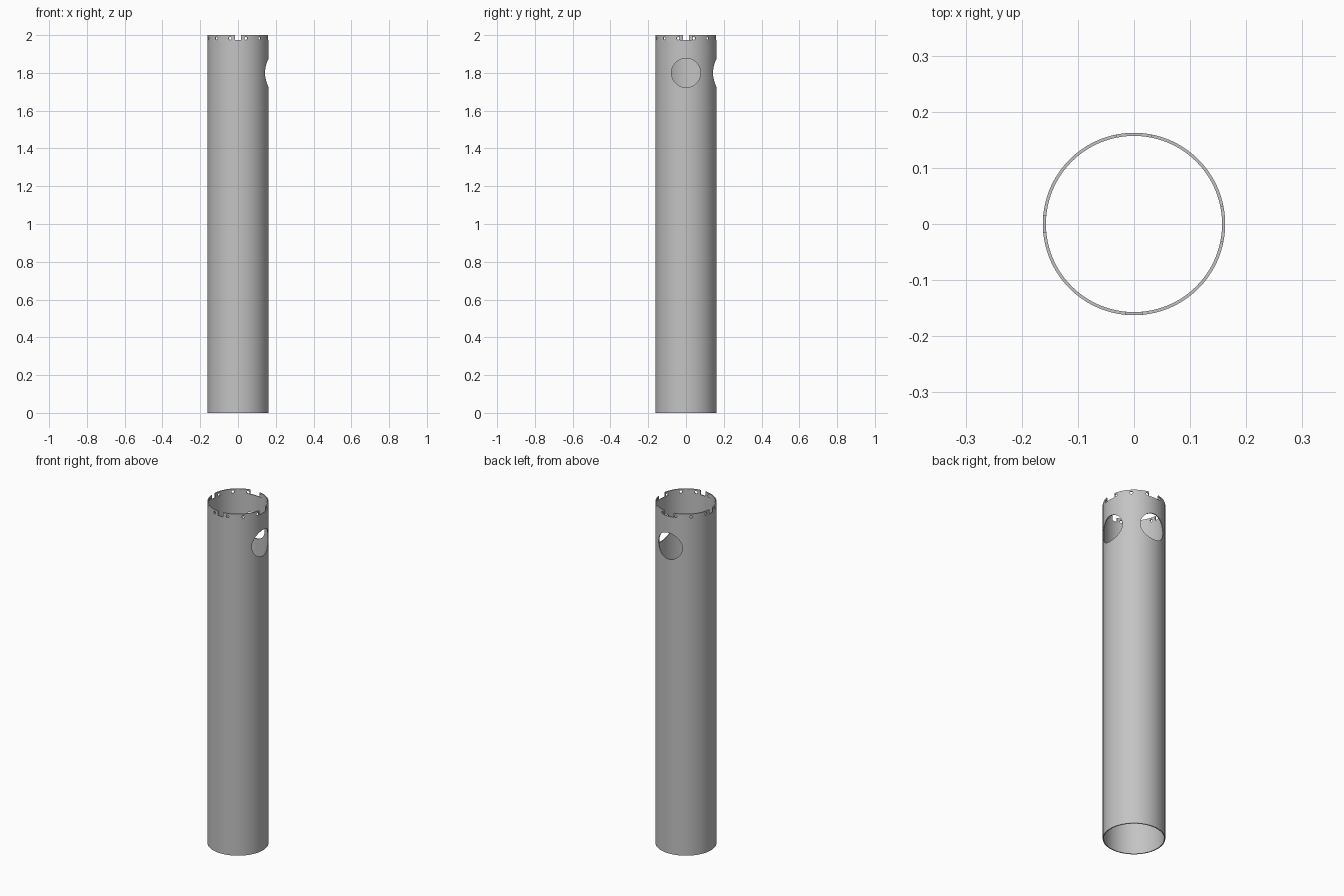
import bpy
import bmesh
from math import cos, sin, pi, radians
from mathutils import Matrix

default = bpy.data.objects.get("Cube")
if default:
    bpy.data.objects.remove(default, do_unlink=True)

OUTER, INNER, HEIGHT, SEGMENTS = 0.1625, 0.157, 2.0, 128
MID = (OUTER + INNER) / 2

grey = bpy.data.materials.new("plain grey")
grey.use_nodes = True
colour = (0.55, 0.55, 0.55, 1)
grey.diffuse_color = colour
grey.node_tree.nodes["Principled BSDF"].inputs["Base Color"].default_value = colour


def make_object(name, bm):
    bmesh.ops.recalc_face_normals(bm, faces=bm.faces)
    mesh = bpy.data.meshes.new(name)
    bm.to_mesh(mesh)
    bm.free()
    mesh.materials.append(grey)
    obj = bpy.data.objects.new(name, mesh)
    bpy.context.collection.objects.link(obj)
    return obj


def at_wall(angle, z):
    """Place a cutter on the wall, its local x axis pointing outward."""
    return Matrix.Rotation(radians(angle), 4, "Z") @ Matrix.Translation((MID, 0, z))


def drill(bm, angle, z, radius, depth, sides):
    bmesh.ops.create_cone(bm, cap_ends=True, segments=sides, radius1=radius,
                          radius2=radius, depth=depth,
                          matrix=at_wall(angle, z) @ Matrix.Rotation(pi / 2, 4, "Y"))


def slot(bm, angle, width, depth):
    size = Matrix.Diagonal((0.06, width, depth * 2, 1))
    bmesh.ops.create_cube(bm, size=1, matrix=at_wall(angle, HEIGHT) @ size)


# Open tube: closed wall profile swept around z
profile = [(OUTER, z) for z in (0, 1.7, 1.9, HEIGHT)]
profile += [(INNER, z) for z in (HEIGHT, 1.9, 1.7, 0)]
bm = bmesh.new()
rings = []
for i in range(SEGMENTS):
    a = 2 * pi * i / SEGMENTS
    rings.append([bm.verts.new((r * cos(a), r * sin(a), z)) for r, z in profile])
for i, ring in enumerate(rings):
    after = rings[(i + 1) % SEGMENTS]
    for j in range(len(profile)):
        k = (j + 1) % len(profile)
        bm.faces.new((ring[j], after[j], after[k], ring[k]))
tube = make_object("tube", bm)

# Large round openings on the left and back
bm = bmesh.new()
for angle in (0, 90):
    drill(bm, angle, 1.8, 0.077, 0.15, 64)
opening_cutter = make_object("opening_cutter", bm)

# Rim notches: wide on the left and back, narrow on the right and front
bm = bmesh.new()
for angle, width in ((0, 0.062), (90, 0.062), (180, 0.031), (270, 0.031)):
    slot(bm, angle, width, 0.026)
notch_cutter = make_object("notch_cutter", bm)

# Ring of small fixing holes just below the rim
bm = bmesh.new()
for i in range(12):
    drill(bm, 15 + 30 * i, 1.983, 0.008, 0.04, 16)
pin_hole_cutter = make_object("pin_hole_cutter", bm)

# Cut the tube and discard the cutters
bpy.ops.object.select_all(action="DESELECT")
tube.select_set(True)
bpy.context.view_layer.objects.active = tube
for cutter in (opening_cutter, notch_cutter, pin_hole_cutter):
    cutter.hide_render = True
    cut = tube.modifiers.new(cutter.name, "BOOLEAN")
    cut.operation = "DIFFERENCE"
    cut.solver = "EXACT"
    cut.object = cutter
    bpy.ops.object.modifier_apply(modifier=cut.name)
    bpy.data.objects.remove(cutter, do_unlink=True)

bpy.ops.object.shade_smooth_by_angle(angle=radians(30))
